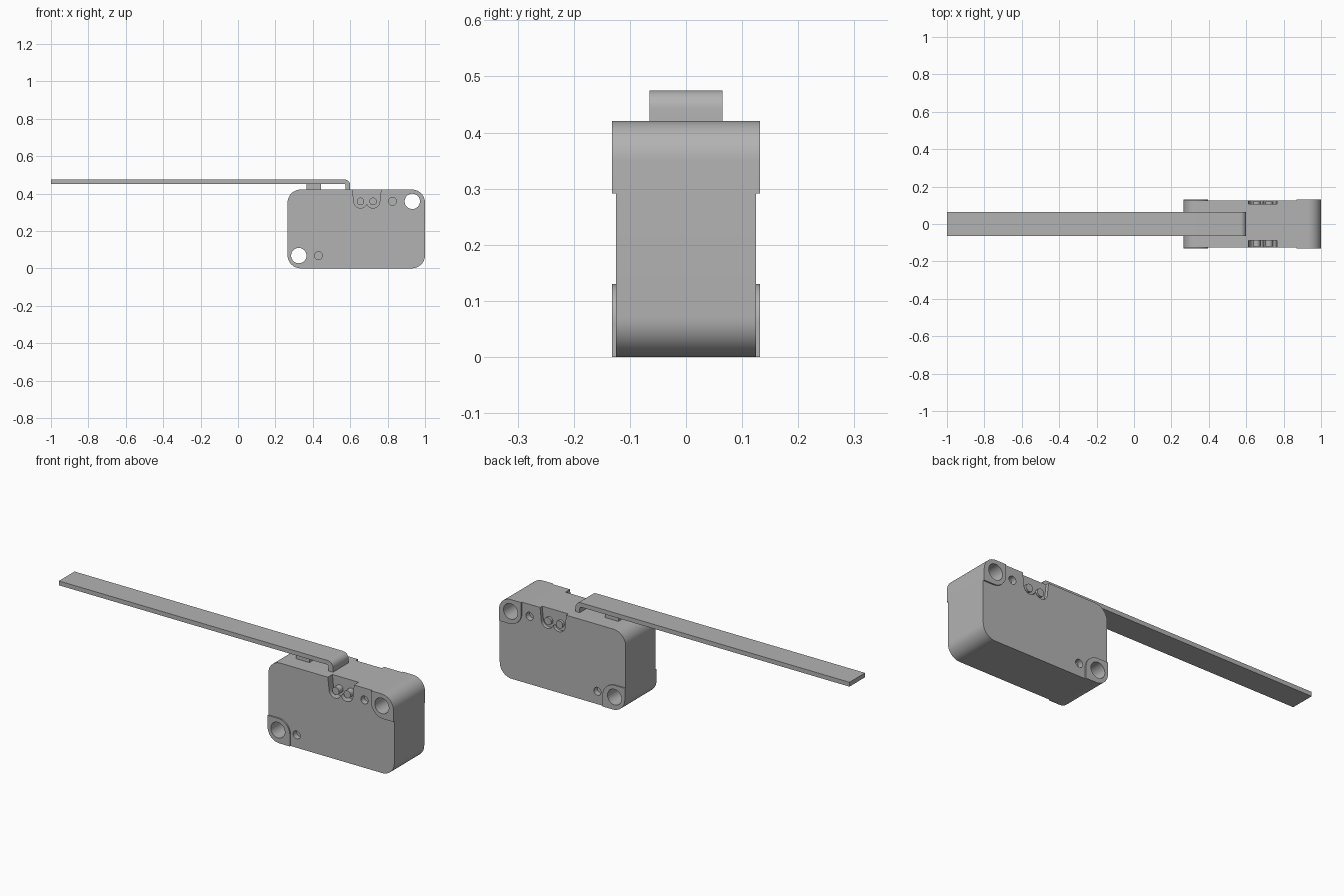
import bpy, bmesh, math

cube = bpy.data.objects.get("Cube")
if cube:
    bpy.data.objects.remove(cube, do_unlink=True)

grey = bpy.data.materials.new("switch grey")
grey.use_nodes = True
colour = (0.45, 0.45, 0.45, 1)
grey.diffuse_color = colour
grey.node_tree.nodes["Principled BSDF"].inputs["Base Color"].default_value = colour


def arc(cx, cz, r, start, end, steps=12):
    angles = [math.radians(start + (end - start) * i / steps) for i in range(steps + 1)]
    return [(cx + r * math.cos(a), cz + r * math.sin(a)) for a in angles]


def rounded(x0, x1, z0, z1, radii):
    """Rectangle with its own radius at each corner: bottom left, then anticlockwise."""
    points = []
    corners = [(x0, z0, 1, 1), (x1, z0, -1, 1), (x1, z1, -1, -1), (x0, z1, 1, -1)]
    for i, ((x, z, sx, sz), r) in enumerate(zip(corners, radii)):
        start = 180 + 90 * i
        points += arc(x + sx * r, z + sz * r, r, start, start + 90) if r else [(x, z)]
    return points


def extrude(name, profile, y0, y1):
    """Solid made by sweeping an x-z profile from y0 to y1."""
    bm = bmesh.new()
    face = bm.faces.new([bm.verts.new((x, y0, z)) for x, z in profile])
    swept = bmesh.ops.extrude_face_region(bm, geom=[face])["geom"]
    moved = [v for v in swept if isinstance(v, bmesh.types.BMVert)]
    bmesh.ops.translate(bm, verts=moved, vec=(0, y1 - y0, 0))
    bmesh.ops.recalc_face_normals(bm, faces=bm.faces)
    mesh = bpy.data.meshes.new(name)
    bm.to_mesh(mesh)
    bm.free()
    mesh.materials.append(grey)
    obj = bpy.data.objects.new(name, mesh)
    bpy.context.collection.objects.link(obj)
    return obj


def pin(name, centre, r, y0, y1):
    return extrude(name, arc(*centre, r, 0, 352.5, 47), y0, y1)


def activate(obj):
    bpy.ops.object.select_all(action="DESELECT")
    obj.select_set(True)
    bpy.context.view_layer.objects.active = obj


def cut(obj, cutter):
    activate(obj)
    mod = obj.modifiers.new("cut", "BOOLEAN")
    mod.operation = "DIFFERENCE"
    mod.solver = "EXACT"
    mod.object = cutter
    bpy.ops.object.modifier_apply(modifier=mod.name)
    bpy.data.objects.remove(cutter, do_unlink=True)


LEFT, RIGHT, TOP = 0.265, 1.0, 0.421
HALF, PAD, R = 0.125, 0.132, 0.07
PAD_SIZE = 0.13
holes = [(0.325, 0.068), (0.932, 0.358)]
dimples = [(0.43, 0.068), (0.826, 0.358)]
pegs = [(0.655, 0.358), (0.722, 0.358)]

# Housing with two through holes
body = extrude("housing", rounded(LEFT, RIGHT, 0, TOP, [R] * 4), -HALF, HALF)
for hole in holes:
    cut(body, pin("hole_cutter", hole, 0.041, -0.3, 0.3))
parts = [body]

# Scalloped notch outline: two round lobes, open at the top
(ax, az), (bx, bz) = pegs
lobe = 0.036
meet = math.degrees(math.acos((bx - ax) / 2 / lobe))
notch = [(0.608, TOP + 0.05), (0.612, TOP)] + arc(ax, az, lobe, 180, 360 - meet)
notch += arc(bx, bz, lobe, 180 + meet, 360)[1:] + [(0.765, TOP), (0.769, TOP + 0.05)]

# Details on both broad faces; the front notch is deeper than the back one
for side, s, depth in (("front", -1, 0.038), ("back", 1, 0.018)):
    for dimple in dimples:
        cut(body, pin("dimple_cutter", dimple, 0.021, s * (HALF - 0.03), s * 0.2))
    cut(body, extrude("notch_cutter", notch, s * (HALF - depth), s * 0.2))
    for i, peg in enumerate(pegs):
        parts.append(pin(f"{side}_peg_{i + 1}", peg, 0.02,
                         s * (HALF - depth - 0.01), s * (HALF - 0.004)))
    # Raised corner pads around the mounting holes
    shapes = [rounded(LEFT, LEFT + PAD_SIZE, 0, PAD_SIZE, [R, 0, R, 0]),
              rounded(RIGHT - PAD_SIZE, RIGHT, TOP - PAD_SIZE, TOP, [R, 0, R, 0])]
    for place, shape, hole in zip(("lower", "upper"), shapes, holes):
        pad = extrude(f"{side}_{place}_pad", shape, s * HALF, s * PAD)
        cut(pad, pin("hole_cutter", hole, 0.041, -0.3, 0.3))
        parts.append(pad)

# Lever strip bent down at its pivot end
lever = [(-1, 0.452), (0.565, 0.452)] + arc(0.565, 0.442, 0.01, 90, 0, 6)[1:]
lever += [(0.575, 0.415), (0.6, 0.415)] + arc(0.568, 0.443, 0.032, 0, 90, 8) + [(-1, 0.475)]
parts.append(extrude("lever", lever, -0.065, 0.065))

# Plunger pressed by the lever
parts.append(extrude("plunger", rounded(0.367, 0.445, 0.4, 0.452, [0] * 4), -0.04, 0.04))

for obj in parts:
    activate(obj)
    bpy.ops.object.shade_smooth_by_angle(angle=math.radians(30))
